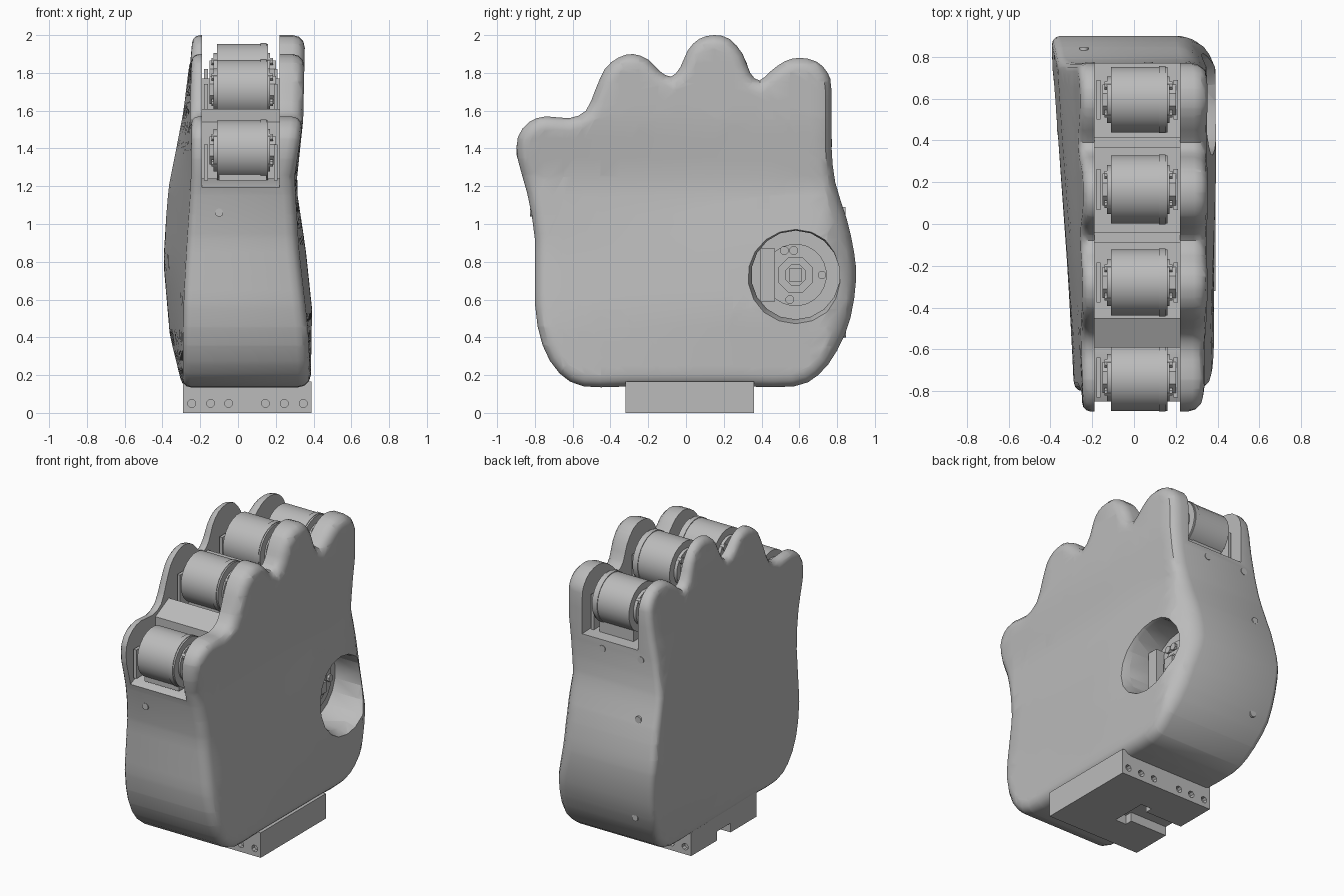
import bpy, bmesh, math
from mathutils import Vector

if "Cube" in bpy.data.objects:
    bpy.data.objects.remove(bpy.data.objects["Cube"])


def material(name, value):
    mat = bpy.data.materials.new(name)
    mat.use_nodes = True
    colour = (value, value, value, 1)
    mat.diffuse_color = colour
    mat.node_tree.nodes["Principled BSDF"].inputs["Base Color"].default_value = colour
    return mat


GREY = material("plain grey", 0.5)


def add_object(name, bm):
    bmesh.ops.recalc_face_normals(bm, faces=bm.faces[:])
    mesh = bpy.data.meshes.new(name)
    bm.to_mesh(mesh)
    bm.free()
    mesh.materials.append(GREY)
    mesh.shade_smooth()
    mesh.set_sharp_from_angle(angle=math.radians(35))
    obj = bpy.data.objects.new(name, mesh)
    bpy.context.collection.objects.link(obj)
    return obj


def prism_mesh(profile, a, b, axis="x", end_profile=None):
    """Loft a profile between two positions on the given axis."""
    bm = bmesh.new()

    def place(p, t):
        return (t, p[0], p[1]) if axis == "x" else (p[0], t, p[1]) if axis == "y" else (p[0], p[1], t)

    start = [bm.verts.new(place(p, a)) for p in profile]
    end = [bm.verts.new(place(p, b)) for p in (end_profile or profile)]
    bm.faces.new(start)
    bm.faces.new(end[::-1])
    n = len(start)
    for i in range(n):
        j = (i + 1) % n
        bm.faces.new((start[i], start[j], end[j], end[i]))
    bmesh.ops.recalc_face_normals(bm, faces=bm.faces[:])
    return bm


def prism(name, profile, a, b, axis="x", end_profile=None):
    return add_object(name, prism_mesh(profile, a, b, axis, end_profile))


def circle(u, v, r, n=24):
    return [(u + r * math.cos(math.tau * (i + 0.5) / n), v + r * math.sin(math.tau * (i + 0.5) / n))
            for i in range(n)]


def rect(u0, u1, v0, v1):
    return [(u0, v0), (u1, v0), (u1, v1), (u0, v1)]


def cut(obj, cutters):
    """Subtract the cutters, keep the result as plain mesh, drop the cutters."""
    for c in cutters:
        c.hide_render = True
        mod = obj.modifiers.new("cut", "BOOLEAN")
        mod.operation = "DIFFERENCE"
        mod.solver = "EXACT"
        mod.object = c
    graph = bpy.context.evaluated_depsgraph_get()
    mesh = bpy.data.meshes.new_from_object(obj.evaluated_get(graph))
    obj.modifiers.clear()
    obj.data = mesh
    for c in cutters:
        bpy.data.objects.remove(c)
    mesh.shade_smooth()
    mesh.set_sharp_from_angle(angle=math.radians(35))


def interp(table, t):
    if t <= table[0][0]:
        return table[0][1]
    for (a, va), (b, vb) in zip(table, table[1:]):
        if t <= b:
            return va + (vb - va) * (t - a) / (b - a)
    return table[-1][1]


def smooth_loop(pts):
    """Add a Catmull-Rom midpoint to every span of a closed loop."""
    out, n = [], len(pts)
    for i in range(n):
        p0, p1, p2, p3 = (Vector(pts[(i + k) % n]) for k in (-1, 0, 1, 2))
        out += [tuple(p1), tuple((9 * (p1 + p2) - p0 - p3) / 16)]
    return out


# Palm shell: side outline in (y, z) with four knuckle bumps
outline = [(-.3, .14), (-.54, .14), (-.67, .21), (-.76, .36), (-.8, .58), (-.8, .92), (-.84, 1.16),
           (-.89, 1.34), (-.89, 1.46), (-.83, 1.54), (-.74, 1.57), (-.62, 1.56), (-.53, 1.6),
           (-.48, 1.71), (-.43, 1.82), (-.36, 1.88), (-.28, 1.9), (-.2, 1.87), (-.14, 1.81),
           (-.08, 1.78), (-.03, 1.83), (.01, 1.92), (.07, 1.98), (.15, 2), (.23, 1.98),
           (.3, 1.9), (.34, 1.8), (.39, 1.76), (.45, 1.81), (.52, 1.86), (.6, 1.88), (.69, 1.86),
           (.75, 1.8), (.77, 1.71), (.77, 1.42), (.79, 1.22), (.85, 1.03), (.89, .85), (.9, .7),
           (.87, .5), (.8, .33), (.7, .2), (.57, .14), (.3, .14)]
XL, XR = -.24, .34
bm = prism_mesh(smooth_loop(outline), XL, XR)
for x, width in ((XL, .04), (XR, .065)):
    rim = [e for e in bm.edges if all(abs(v.co.x - x) < 1e-4 for v in e.verts)]
    bmesh.ops.bevel(bm, geom=rim, offset=width, segments=3, profile=.5,
                    affect="EDGES", clamp_overlap=False)

# Subdivide the flat cheeks so that they can bulge
bmesh.ops.triangulate(bm, faces=[f for f in bm.faces if len(f.verts) > 4])
for i in range(-8, 10):
    for axis, centre in ((1, i * .1 - .05), (2, i * .1 + 1.05)):
        co, no = Vector((0, 0, 0)), Vector((0, 0, 0))
        co[axis], no[axis] = centre, 1
        bmesh.ops.bisect_plane(bm, geom=bm.verts[:] + bm.edges[:] + bm.faces[:],
                               dist=1e-4, plane_co=co, plane_no=no)

left_front = [(.15, .385), (.45, .368), (.87, .32), (1.25, .3), (1.55, .345), (2, .355)]
left_back = [(.15, .385), (.55, .392), (.87, .358), (1.2, .308), (1.55, .345), (2, .355)]
right_front = [(.15, -.29), (.6, -.285), (1.2, -.25), (2, -.24)]
right_back = [(.15, -.3), (.4, -.36), (.8, -.395), (1.2, -.37), (1.6, -.29), (2, -.24)]
for v in bm.verts:
    y, z = v.co.y, v.co.z
    t = min(max((y + .8) / 1.6, 0), 1)
    if v.co.x > 0:
        t = min(t * 1.6, 1)
        v.co.x += interp(left_front, z) * (1 - t) + interp(left_back, z) * t - XR
        thumb_side = math.exp(-((z - .85) / .3) ** 2)
        v.co.x -= max(0, y - .74) * (.35 + .3 * thumb_side)
    else:
        v.co.x += interp(right_front, z) * (1 - t) + interp(right_back, z) * t - XL
shell = add_object("palm_shell", bm)

# Knuckle slots with thin crossbars between them, and the round thumb socket
THUMB = (.58, .73)
front_slots = [(-1, 1.12), (-.75, 1.24), (-.59, 1.24), (-.59, 1.54), (-.45, 1.61), (-.45, 1.5),
               (-.09, 1.5), (-.09, 1.77), (-.04, 1.77), (-.04, 1.58), (.365, 1.58), (.365, 1.74),
               (.415, 1.74), (.415, 1.5), (1, 1.48), (1, 2.1), (-1, 2.1)]
cutters = [prism("slot_cutter", front_slots, -.19, .22),
           prism("socket_cutter", circle(*THUMB, .235, 18), .14, .6),
           prism("socket_bevel_cutter", circle(*THUMB, .22, 18), .28, .44, "x",
                 circle(*THUMB, .275, 18))]
cut(shell, cutters)

# Thumb drive inside the socket
prism("thumb_motor", circle(*THUMB, .165, 24), .13, .16)
prism("thumb_horn", circle(*THUMB, .1, 8), .15, .18)
prism("thumb_hub", circle(*THUMB, .06, 8), .17, .2)
prism("thumb_shaft", rect(.545, .615, .695, .765), .19, .22)
prism("thumb_bracket", rect(.395, .47, .59, .87), .13, .22)
for dy, dz in ((-.03, -.13), (.14, 0), (-.06, .13), (-.01, .13)):
    prism("thumb_screw", circle(THUMB[0] + dy, THUMB[1] + dz, .024, 8), .14, .175)

# Knuckle drives: (y, z, radius, slot floor)
knuckles = [(-.735, 1.39, .16, 1.23), (-.28, 1.71, .16, 1.49),
            (.165, 1.79, .165, 1.57), (.595, 1.69, .158, 1.48)]
for y, z, r, floor in knuckles:
    prism("knuckle_drum", circle(y, z, r, 24), -.11, .16)
    prism("drum_band", circle(y, z, r + .004, 24), .12, .15)
    prism("drum_hub", circle(y, z, r * .72, 16), -.13, .17)
    prism("drum_gear", circle(y, z, r * .5, 8), -.15, .2)
    prism("motor_block", rect(y - r * .6, y + r * .6, floor, z), -.1, .15)
    for x in (-.18, .19):
        prism("side_bracket", rect(y - r * .6, y + r * .6, floor, z + .03), x, x + .02)
    for k in range(4):
        a = math.tau * (k + .5) / 4
        prism("drum_screw", circle(y + r * .6 * math.cos(a), z + r * .6 * math.sin(a), .02, 8),
              -.14, .185)

# Mounting base with bolt holes and a T-shaped slot underneath
base = prism("mounting_base", rect(-.29, .39, 0, .165), -.32, .36, "y")
cutters = [prism("bolt_cutter", circle(x, .05, .022, 8), y - .03, y + .03, "y")
           for x in (-.245, -.145, -.05, .145, .245, .345) for y in (-.32, .36)]
tee = [(-.4, -.05), (-.02, -.05), (-.02, -.1), (.06, -.1), (.06, .14), (-.02, .14),
       (-.02, .09), (-.4, .09)]
cutters.append(prism("tee_cutter", tee, -.1, .06, "z"))
cut(base, cutters)

# Shell screws, nearly flush, on the front and back
for x, z, y in ((-.1, 1.06, -.815), (-.21, 1.43, .762), (.07, 1.43, .762),
                (-.24, 1.07, .832), (-.22, .42, .836)):
    prism("shell_screw", circle(x, z, .022, 12), y - .012, y + .012, "y")
